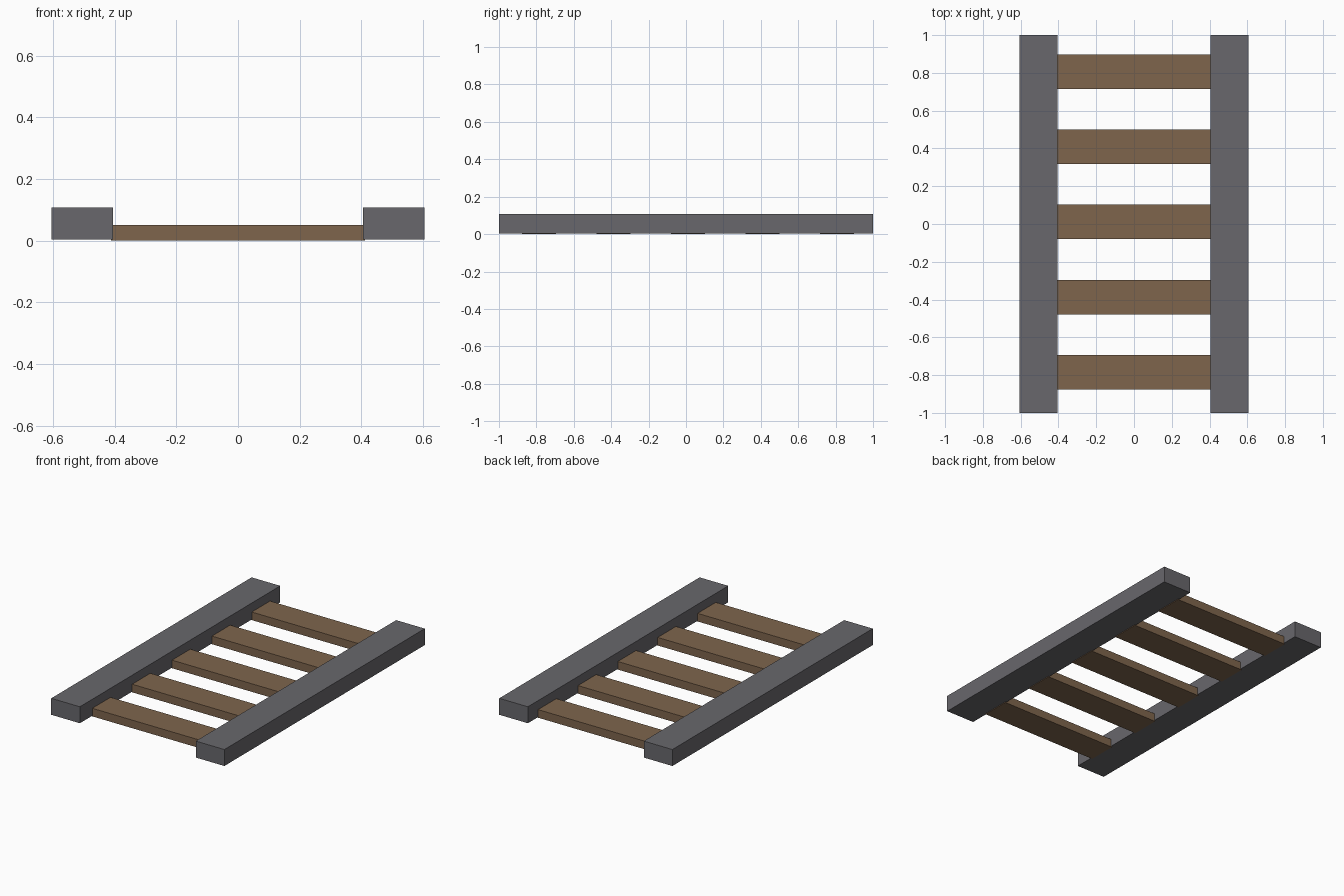
import bpy

if "Cube" in bpy.data.objects:
    bpy.data.objects.remove(bpy.data.objects["Cube"])


def material(name, color):
    mat = bpy.data.materials.new(name)
    mat.diffuse_color = (*color, 1)
    mat.use_nodes = True
    mat.node_tree.nodes["Principled BSDF"].inputs["Base Color"].default_value = mat.diffuse_color
    return mat


def box(name, x, y, z, mat):
    """Box spanning the given (min, max) ranges."""
    ranges = (x, y, z)
    bpy.ops.mesh.primitive_cube_add(size=1, location=[(a + b) / 2 for a, b in ranges])
    obj = bpy.context.object
    obj.name = name
    obj.scale = [b - a for a, b in ranges]
    bpy.ops.object.transform_apply(location=False, rotation=False, scale=True)
    obj.data.materials.append(mat)
    return obj


steel = material("dark_grey", (0.14, 0.137, 0.15))
wood = material("brown_wood", (0.21, 0.13, 0.073))

# Two long rails, raised slightly off the ground
box("left_rail", (-0.605, -0.405), (-1, 1), (0.004, 0.108), steel)
box("right_rail", (0.405, 0.605), (-1, 1), (0.004, 0.108), steel)

# Five wooden cross planks, ends just tucked into the rails
for i in range(5):
    y = -0.785 + i * 0.398
    box(f"cross_plank_{i + 1}", (-0.412, 0.412), (y - 0.091, y + 0.091), (0, 0.051), wood)
